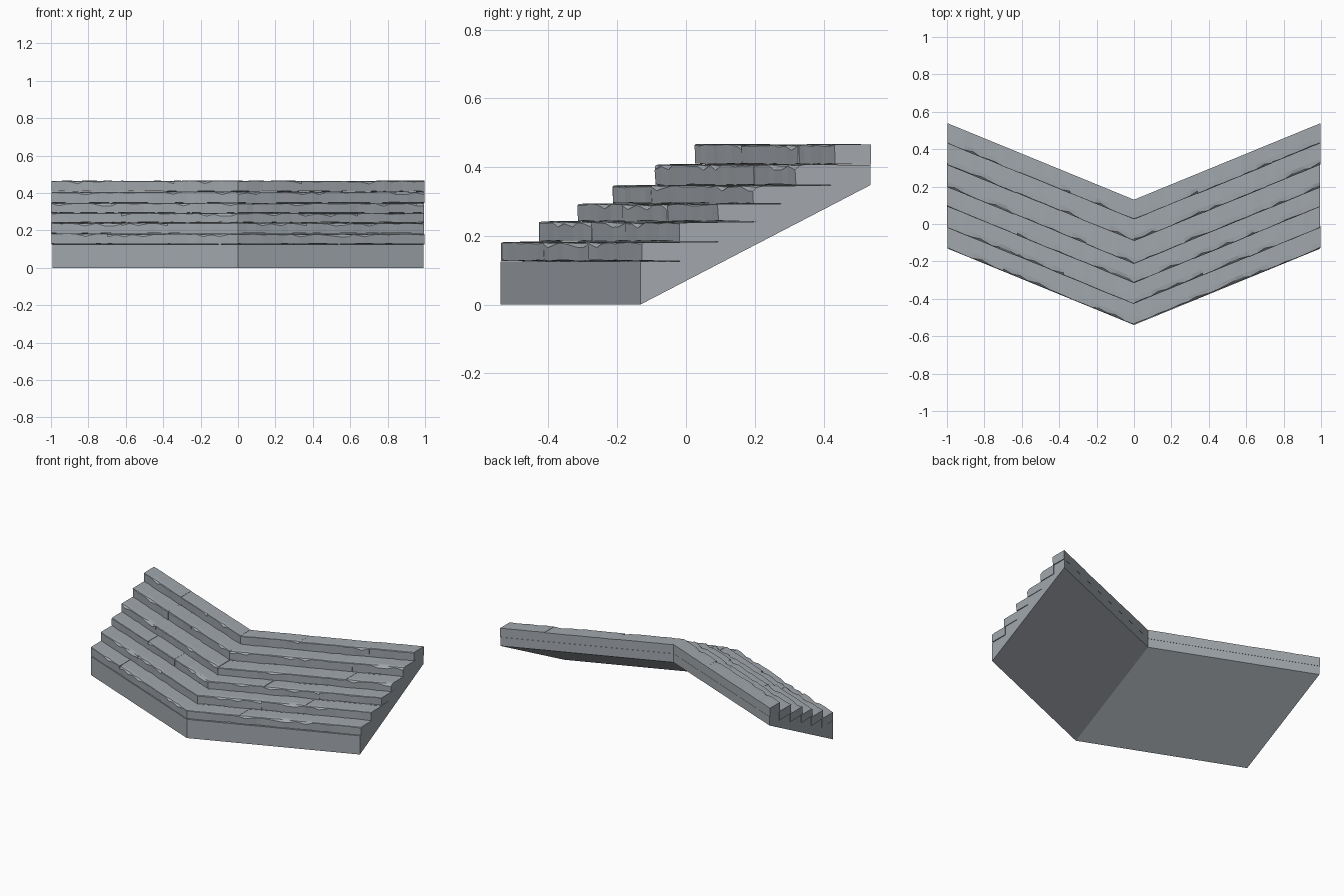
import bpy, bmesh, random

random.seed(7)
cube = bpy.data.objects.get("Cube")
if cube:
    bpy.data.objects.remove(cube, do_unlink=True)

# Single stone colour
stone = bpy.data.materials.new("grey_stone")
stone.use_nodes = True
colour = (0.36, 0.39, 0.42, 1)
stone.diffuse_color = colour
bsdf = stone.node_tree.nodes["Principled BSDF"]
bsdf.inputs["Base Color"].default_value = colour
bsdf.inputs["Roughness"].default_value = 0.9

SWEEP = 0.41                      # how far each arm swings back at its end
FRONTS = [-0.54, -0.43, -0.32, -0.215, -0.095, 0.02]
LEVELS = [0.125, 0.182, 0.24, 0.292, 0.346, 0.406, 0.465]
BACK = 0.13


def loft(bm, stations):
    """Skin a row of (x, profile) sections, bending them into the chevron."""
    rings = [[bm.verts.new((x, y + SWEEP * abs(x), z)) for y, z in profile]
             for x, profile in stations]
    n = len(rings[0])
    for a, b in zip(rings, rings[1:]):
        for i in range(n):
            j = (i + 1) % n
            bm.faces.new((a[i], a[j], b[j], b[i]))
    bm.faces.new(rings[0])
    bm.faces.new(rings[-1])


def finish(bm, name):
    bmesh.ops.recalc_face_normals(bm, faces=bm.faces[:])
    mesh = bpy.data.meshes.new(name)
    bm.to_mesh(mesh)
    bm.free()
    mesh.materials.append(stone)
    obj = bpy.data.objects.new(name, mesh)
    bpy.context.collection.objects.link(obj)
    return obj


# Solid base: stepped on top, sloping underside
profile = [(FRONTS[0], 0), (FRONTS[0], LEVELS[0])]
for i in range(1, 6):
    y = FRONTS[i] + 0.006
    profile += [(y, LEVELS[i - 1]), (y, LEVELS[i])]
profile += [(BACK, LEVELS[5]), (BACK, 0.348)]
bm = bmesh.new()
loft(bm, [(x, profile) for x in (-0.993, 0, 0.993)])
finish(bm, "stair_base")


def stone_block(bm, x0, x1, front, back, low, high):
    """One worn slab with a chipped front edge."""
    count = max(3, round(abs(x1 - x0) / 0.045))
    shift = random.uniform(0, 0.004)
    sink = random.uniform(0, 0.003)
    stations = []
    for k in range(count + 1):
        x = x0 + (x1 - x0) * k / count
        if 0 < k < count:
            x += random.uniform(-0.012, 0.012)
        chip = random.choice((0.001, 0.002, 0.003, 0.003, 0.005, 0.013))
        f = front + shift + random.uniform(0, 0.002)
        top = high - sink - random.uniform(0, 0.002)
        stations.append((x, [
            (f + random.uniform(0, 0.004), low + random.uniform(0, 0.004)),
            (f, top - chip * 1.2),
            (f + chip, top - chip * 0.3),
            (f + 0.03, top),
            (back, top),
            (back, low)]))
    loft(bm, stations)


# Six chevron steps, each made of slabs on both arms
for i, front in enumerate(FRONTS):
    back = FRONTS[i + 1] + 0.012 if i < 5 else BACK
    bm = bmesh.new()
    for side in (-1, 1):
        end = random.uniform(0.994, 1)
        cuts = [0, random.uniform(0.25, 0.4), random.uniform(0.6, 0.75), end]
        for a, b in zip(cuts, cuts[1:]):
            stone_block(bm, side * a, side * b, front, back,
                        LEVELS[i] + 0.001, LEVELS[i + 1] + 0.003)
    finish(bm, f"step_{i + 1}")
